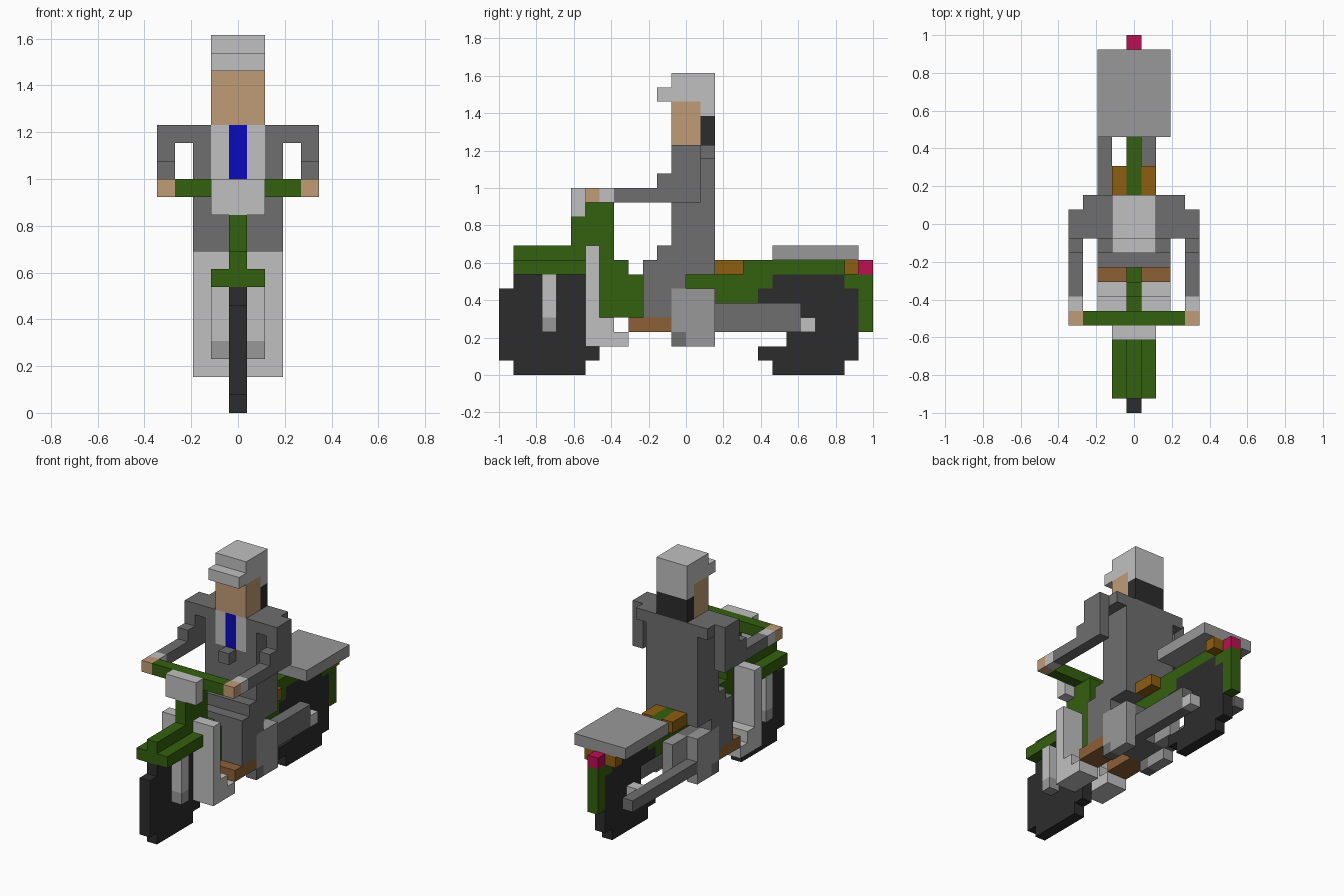
import bpy, bmesh

if "Cube" in bpy.data.objects:
    bpy.data.objects.remove(bpy.data.objects["Cube"], do_unlink=True)

U = 1 / 13  # size of one block


def material(name, rgb):
    lin = [((c / 255 + 0.055) / 1.055) ** 2.4 if c > 10 else c / 255 / 12.92 for c in rgb]
    m = bpy.data.materials.new(name)
    m.use_nodes = True
    m.diffuse_color = (*lin, 1)
    m.node_tree.nodes["Principled BSDF"].inputs["Base Color"].default_value = (*lin, 1)
    return m


SUIT = material("suit grey", (110, 110, 110))
LIGHT = material("light grey", (192, 192, 192))
MID = material("mid grey", (153, 153, 153))
GREEN = material("paint green", (52, 96, 14))
SKIN = material("skin tan", (192, 155, 118))
BLACK = material("rubber black", (44, 44, 45))
SEAT = material("seat brown", (140, 94, 16))
SHOE = material("shoe brown", (141, 96, 54))
BLUE = material("tie blue", (10, 10, 192))
PINK = material("lamp pink", (188, 14, 84))


def part(name, mat, *boxes, mirror=False):
    """Boxes are (x0, x1, y0, y1, z0, z1) in blocks; y counts from the front end."""
    bm = bmesh.new()
    boxes = list(boxes)
    if mirror:
        boxes += [(-b[1], -b[0], *b[2:]) for b in boxes]
    for x0, x1, y0, y1, z0, z1 in boxes:
        vs = bmesh.ops.create_cube(bm, size=1)["verts"]
        for v in vs:
            v.co.x = (x1 if v.co.x > 0 else x0) * U
            v.co.y = (y1 if v.co.y > 0 else y0) * U - 1
            v.co.z = (z1 if v.co.z > 0 else z0) * U
    me = bpy.data.meshes.new(name)
    bm.to_mesh(me)
    bm.free()
    me.materials.append(mat)
    ob = bpy.data.objects.new(name, me)
    bpy.context.collection.objects.link(ob)
    return ob


# Wheels
part("front_wheel", BLACK, (-.5, .5, 1, 6, 0, 1), (-.5, .5, 0, 7, 1, 6), (-.5, .5, 1, 6, 6, 7))
part("rear_wheel", BLACK, (-.5, .5, 19, 24, 0, 1), (-.5, .5, 18, 25, 1, 2),
     (-.5, .5, 20, 25, 2, 5), (-.5, .5, 18, 25, 5, 6), (-.5, .5, 19, 24, 6, 7))

# Front end
part("front_fork", LIGHT, (.5, 1.5, 3, 4, 4, 7), mirror=True)
part("front_axle", MID, (.5, 1.5, 3, 4, 3, 4), mirror=True)
part("front_fender", GREEN, (-1.5, 1.5, 1, 6, 7, 8), (-.5, .5, 1, 6, 8, 9))
part("steering_column", GREEN, (-.5, .5, 5, 8, 9, 11), (-.5, .5, 6, 8, 11, 12),
     (-.5, .5, 6, 8, 7, 9), (-.5, .5, 7, 9, 4, 8), (-.5, .5, 9, 10, 4, 7))
part("handlebar", GREEN, (-3.5, 3.5, 6, 7, 12, 13))
part("headlight", LIGHT, (-1.5, 1.5, 5, 6, 11, 13))
part("leg_guard", LIGHT, (.5, 2.5, 6, 7, 2, 9), (.5, 2.5, 7, 8, 2, 4),
     (.5, 2.5, 8, 9, 2, 3), mirror=True)

# Engine, frame and rear end
part("engine_box", MID, (1.5, 2.5, 12, 15, 3, 6), (1.5, 2.5, 13, 15, 2, 3), mirror=True)
part("engine_foot", SUIT, (1.5, 2.5, 12, 13, 2, 3), mirror=True)
part("engine_core", SUIT, (-1.5, 1.5, 12, 15, 3, 6))
part("engine_side", MID, (-1.5, -.5, 15, 17, 3, 6))
part("swing_arm", SUIT, (.5, 1.5, 15, 21, 3, 5))
part("exhaust_pipe", SUIT, (-2.5, -1.5, 15, 24, 3, 4))
part("rear_axle", LIGHT, (.5, 1.5, 21, 22, 3, 4), mirror=True)
part("frame", GREEN, (-.5, .5, 13, 24, 7, 8), (-.5, .5, 13, 19, 6, 7), (-.5, .5, 15, 18, 5, 6))
part("rear_fender", GREEN, (-.5, .5, 25, 26, 3, 7), (-.5, .5, 24, 25, 6, 7))
part("seat", SEAT, (-1.5, 1.5, 15, 17, 7, 8))
part("rear_indicators", SEAT, (-1.5, 1.5, 24, 25, 7, 8))
part("tail_lamp", PINK, (-.5, .5, 25, 26, 7, 8))
part("luggage_rack", MID, (-2.5, 2.5, 19, 25, 8, 9))

# Rider body
part("shoes", SHOE, (.5, 2.5, 9, 12, 3, 4), mirror=True)
part("lower_legs", SUIT, (.5, 2.5, 10, 12, 4, 7), (.5, 2.5, 12, 13, 6, 7), mirror=True)
part("lap", SUIT, (-2.5, 2.5, 10, 15, 7, 8), (-2.5, 2.5, 11, 15, 8, 9))
part("jacket", SUIT, (-2.5, 2.5, 13, 15, 9, 16), (-2.5, 2.5, 12, 13, 9, 13),
     (-2.5, -1.5, 12, 13, 13, 16), (1.5, 2.5, 12, 13, 13, 16), (-.5, .5, 11, 12, 12, 13))
part("shirt", LIGHT, (.5, 1.5, 12, 13, 13, 16), mirror=True)
part("tie", BLUE, (-.5, .5, 12, 13, 13, 16))

# Arms
part("arms", SUIT, (2.5, 3.5, 12, 15, 15, 16), (3.5, 4.5, 12, 14, 14, 16),
     (3.5, 4.5, 11, 14, 13, 14), (3.5, 4.5, 8, 14, 12, 13), mirror=True)
part("cuffs", LIGHT, (3.5, 4.5, 7, 8, 12, 13), mirror=True)
part("hands", SKIN, (3.5, 4.5, 6, 7, 12, 13), mirror=True)

# Head
part("face", SKIN, (-1.5, 1.5, 12, 14, 16, 19))
part("hair", BLACK, (-1.5, 1.5, 14, 15, 16, 18))
part("helmet", LIGHT, (-1.5, 1.5, 12, 15, 19, 21), (-1.5, 1.5, 14, 15, 18, 19),
     (-1.5, 1.5, 11, 12, 19, 20))
